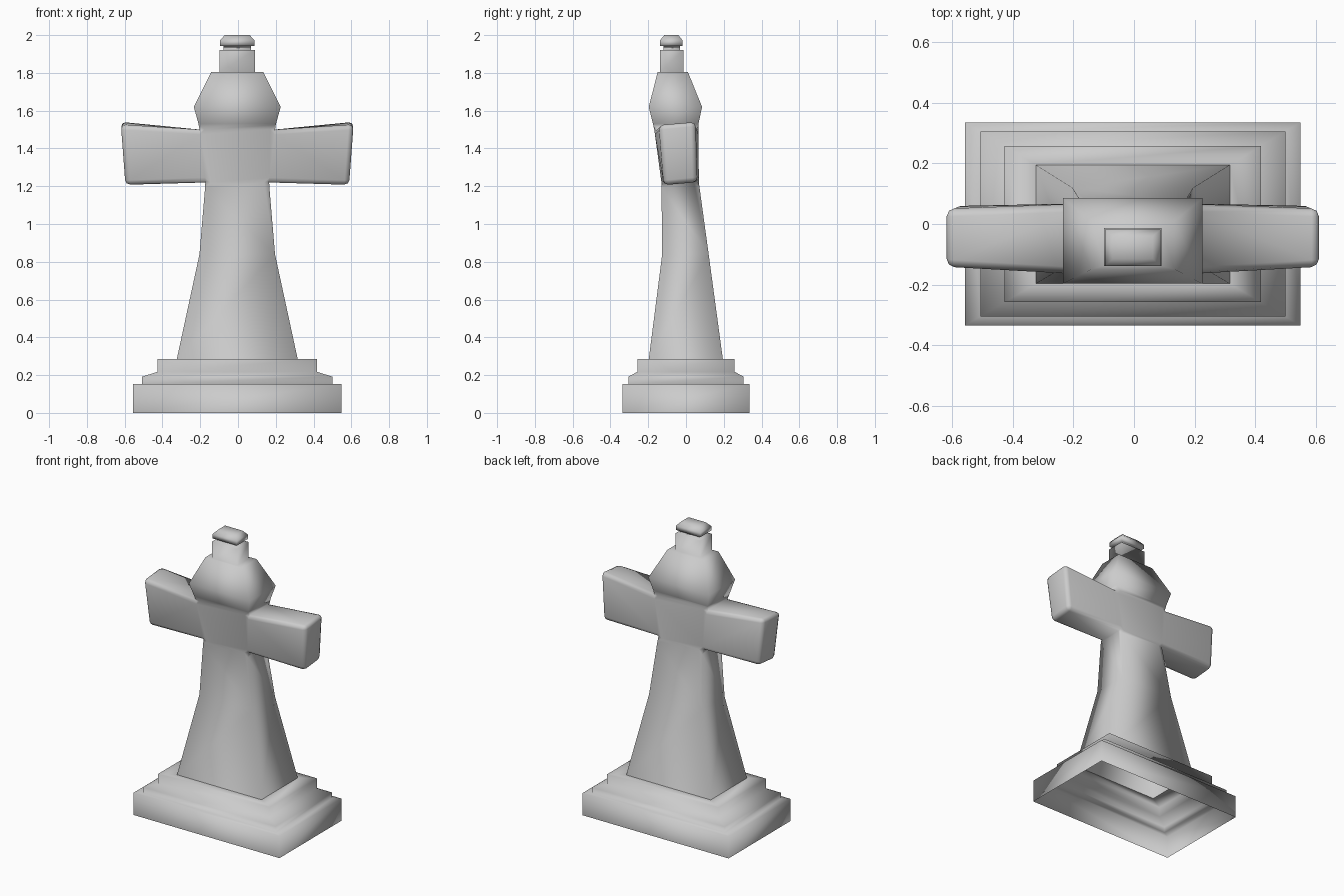
import bpy, bmesh

if "Cube" in bpy.data.objects:
    bpy.data.objects.remove(bpy.data.objects["Cube"])

CX = -0.004  # slight sideways offset of the whole stone


def ring(bm, hx, y0, y1, z):
    return [bm.verts.new((CX + sx * hx, y, z))
            for sx, y in ((-1, y0), (1, y0), (1, y1), (-1, y1))]


def bridge(bm, a, b, skip=()):
    for i in range(4):
        if i not in skip:
            j = (i + 1) % 4
            bm.faces.new((a[i], a[j], b[j], b[i]))


def finish(bm, name):
    bmesh.ops.recalc_face_normals(bm, faces=bm.faces[:])
    me = bpy.data.meshes.new(name)
    bm.to_mesh(me)
    bm.free()
    for p in me.polygons:
        p.use_smooth = True
    ob = bpy.data.objects.new(name, me)
    bpy.context.collection.objects.link(ob)
    return ob


def loft(name, sections):
    bm = bmesh.new()
    rings = [ring(bm, *s) for s in sections]
    for a, b in zip(rings, rings[1:]):
        bridge(bm, a, b)
    return bm, rings


# stepped plinth: hollow shell, open underneath
bm, _ = loft("plinth", [
    (0.553, -0.335, 0.335, 0.0), (0.553, -0.335, 0.335, 0.152),
    (0.503, -0.305, 0.305, 0.152), (0.503, -0.305, 0.305, 0.192),
    (0.423, -0.258, 0.258, 0.217), (0.423, -0.258, 0.258, 0.285),
    (0.32, -0.197, 0.195, 0.285)])
finish(bm, "stepped_plinth")

# shaft and head, with side openings where the arms grow out
bm = bmesh.new()
sections = [
    (0.32, -0.197, 0.195, 0.285), (0.2, -0.126, 0.12, 0.84),
    (0.168, -0.13, 0.068, 1.22), (0.2, -0.168, 0.066, 1.5),
    (0.205, -0.175, 0.066, 1.53), (0.23, -0.197, 0.085, 1.62),
    (0.138, -0.15, 0.01, 1.805), (0.095, -0.138, -0.014, 1.805),
    (0.095, -0.138, -0.014, 1.92), (0.072, -0.118, -0.032, 1.92),
    (0.072, -0.118, -0.032, 1.942), (0.092, -0.138, -0.018, 1.942),
    (0.092, -0.138, -0.018, 1.972), (0.066, -0.115, -0.04, 2.0)]
rings = [ring(bm, *s) for s in sections]
for k, (a, b) in enumerate(zip(rings, rings[1:])):
    bridge(bm, a, b, skip=(1, 3) if k == 2 else ())
bm.faces.new(rings[-1])

# flared arms, left and right
round_edges = []
for s, (f, k) in ((1, (1, 2)), (-1, (0, 3))):
    lo, hi = rings[2], rings[3]
    root = [lo[f], lo[k], hi[k], hi[f]]
    tip = [bm.verts.new((CX + s * x, y, z)) for x, y, z in (
        (0.592, -0.118, 1.205), (0.592, 0.06, 1.222),
        (0.616, 0.05, 1.543), (0.616, -0.143, 1.525))]
    bridge(bm, root, tip)
    end = bm.faces.new(tip)
    round_edges += list(end.edges)
    round_edges += [bm.edges.get((r, t)) for r, t in zip(root, tip)]
bmesh.ops.recalc_face_normals(bm, faces=bm.faces[:])
bmesh.ops.bevel(bm, geom=round_edges, offset=0.026, segments=2,
                profile=0.5, affect='EDGES', clamp_overlap=True)
finish(bm, "cross_body")
